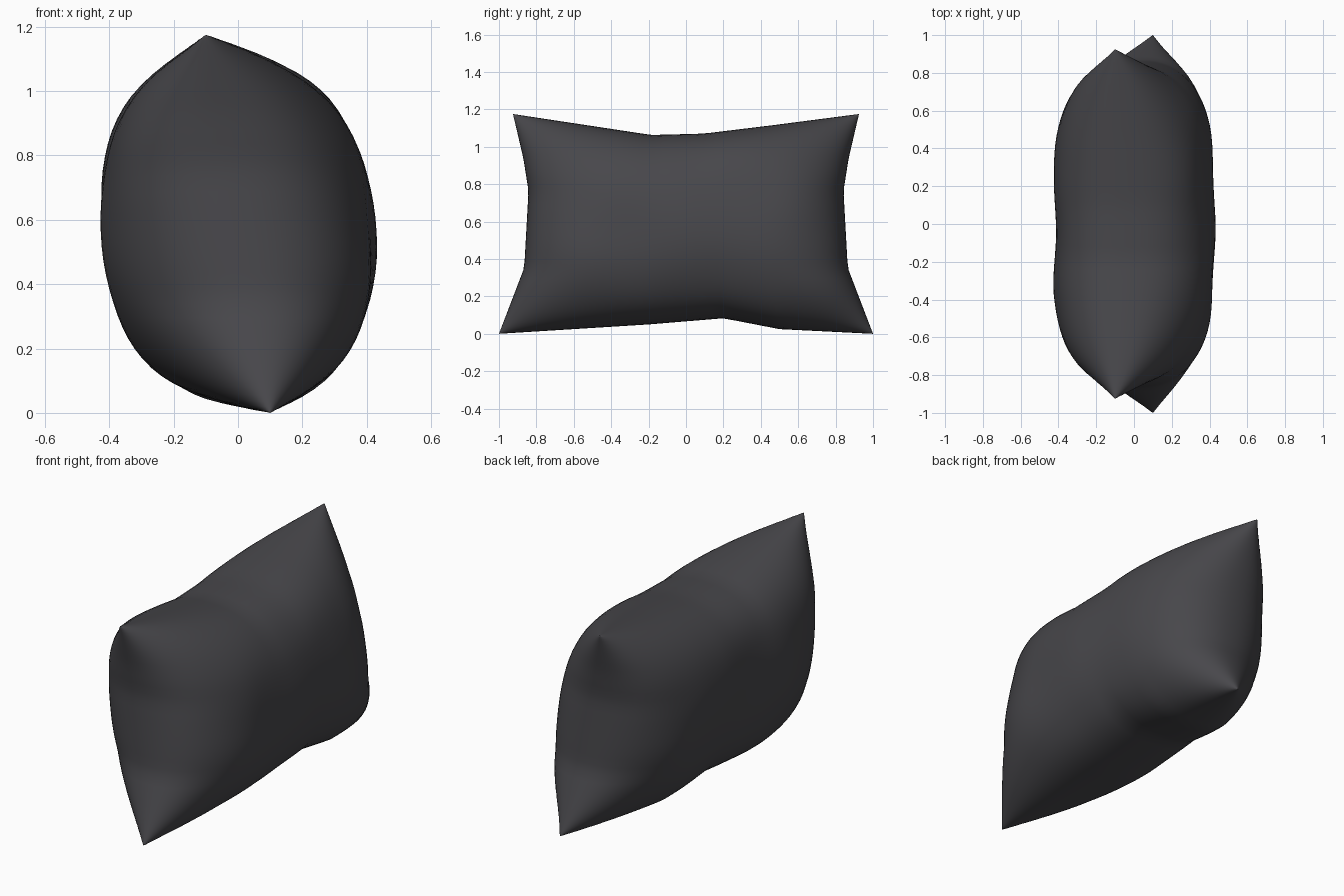
import bpy, bmesh, math
from mathutils import Vector, noise

if "Cube" in bpy.data.objects:
    bpy.data.objects.remove(bpy.data.objects["Cube"])

NU, NV = 48, 36          # grid along the length and the height
THICK = 0.42             # half thickness


def mix(a, b, t):
    return a + (b - a) * t


def curve(t, pts):
    """Straight-line interpolation through (t, value) points."""
    for (a, p), (b, q) in zip(pts, pts[1:]):
        if t <= b:
            return mix(p, q, (t - a) / (b - a))
    return pts[-1][1]


TOP = [(-1, 1.175), (-0.5, 1.105), (-0.2, 1.063), (0.1, 1.07), (0.5, 1.115), (1, 1.175)]
BOTTOM = [(-1, 0.0), (-0.6, 0.025), (-0.2, 0.05), (0.2, 0.083), (0.5, 0.025), (1, 0.0)]
END = [(-1, 1.0), (-0.4, 0.865), (0.3, 0.842), (0.6, 0.87), (1, 0.925)]


def point(u, v, side):
    """Point on one pillow sheet; u runs along y, v along z, both -1..1."""
    s = (v + 1) / 2
    # pinched outline: corners stick out, edge middles are drawn in
    y = u * curve(v, END)
    z = mix(curve(u, BOTTOM), curve(u, TOP), s)
    # stuffing: full in the middle, tapering to the ends and to sharp corners
    puff = max(0, 1 - abs(v) ** 2.5) ** 0.4 * max(0, 1 - abs(u) ** 4) ** 0.46
    puff *= 1 - 0.5 * abs(u * v) ** 2.5
    lump = noise.noise(Vector((side * 2.3 + 5, y * 2.6, z * 2.6)))
    x = side * puff * (THICK + 0.02 * lump)
    # the corners lean back at the top and forward at the bottom
    return (x - 0.1 * v * (0.2 + 0.8 * u * u), y, z)


# Pillow: two puffed sheets sharing one seam
bm = bmesh.new()
for side in (1, -1):
    grid = []
    for i in range(NU + 1):
        u = math.sin(math.pi / 2 * (2 * i / NU - 1))
        row = []
        for j in range(NV + 1):
            v = math.sin(math.pi / 2 * (2 * j / NV - 1))
            row.append(bm.verts.new(point(u, v, side)))
        grid.append(row)
    for i in range(NU):
        for j in range(NV):
            q = [grid[i][j], grid[i + 1][j], grid[i + 1][j + 1], grid[i][j + 1]]
            bm.faces.new(q if side > 0 else q[::-1])
bmesh.ops.remove_doubles(bm, verts=bm.verts, dist=0.0005)
bmesh.ops.recalc_face_normals(bm, faces=bm.faces)
for f in bm.faces:
    f.smooth = True

mesh = bpy.data.meshes.new("pillow")
bm.to_mesh(mesh)
bm.free()
pillow = bpy.data.objects.new("pillow", mesh)
bpy.context.collection.objects.link(pillow)

fabric = bpy.data.materials.new("charcoal fabric")
fabric.diffuse_color = (0.064, 0.063, 0.07, 1)
fabric.use_nodes = True
fabric.node_tree.nodes["Principled BSDF"].inputs["Base Color"].default_value = fabric.diffuse_color
mesh.materials.append(fabric)
